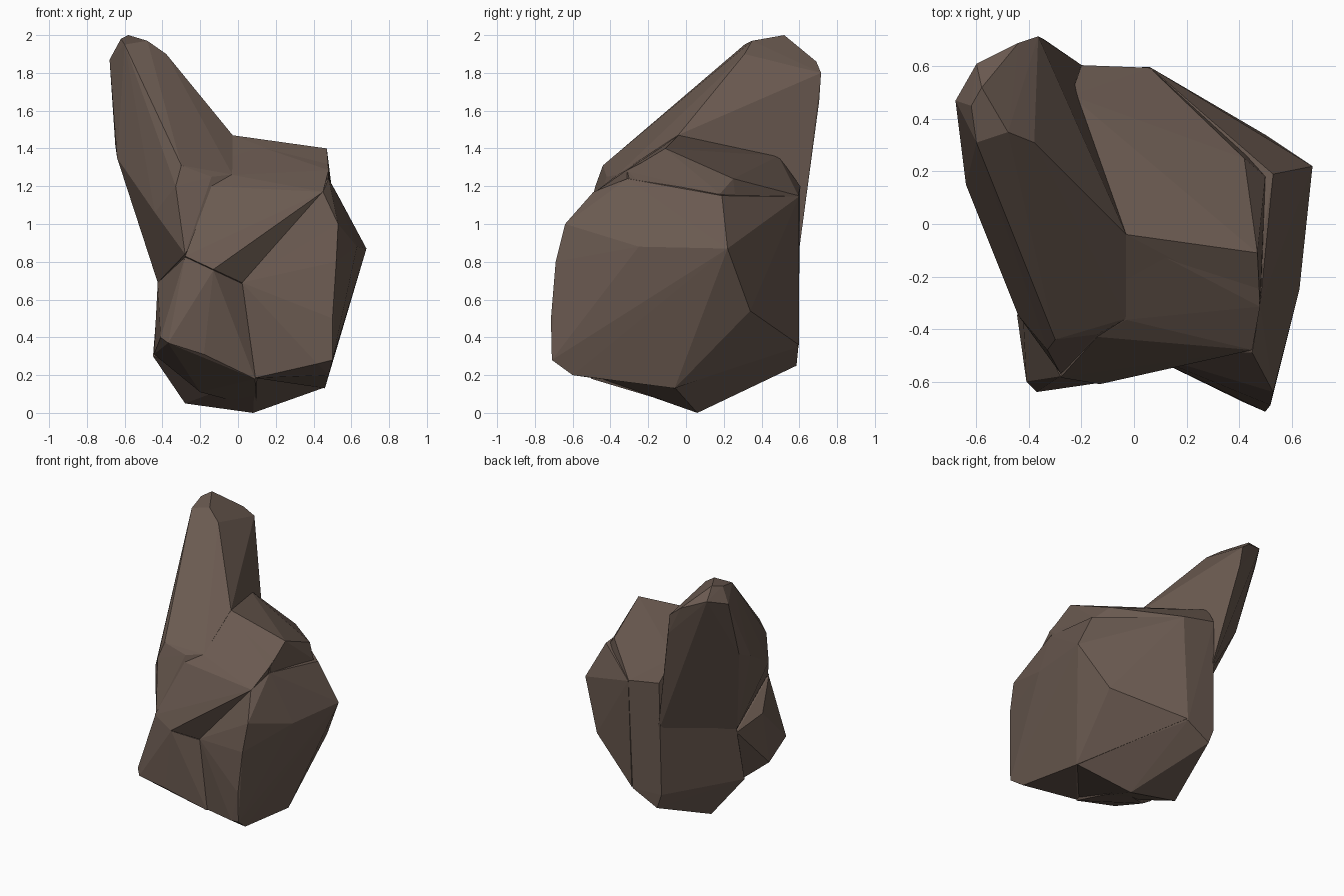
import bpy, bmesh

stone = bpy.data.materials.new("dark brown stone")
stone.diffuse_color = (0.145, 0.102, 0.081, 1)


def chunk(name, pts):
    """Faceted convex boulder chunk from its corner points."""
    bm = bmesh.new()
    for p in pts:
        bm.verts.new(p)
    bmesh.ops.convex_hull(bm, input=bm.verts[:])
    bmesh.ops.delete(bm, geom=[v for v in bm.verts if not v.link_faces], context='VERTS')
    bmesh.ops.recalc_face_normals(bm, faces=bm.faces[:])
    me = bpy.data.meshes.new(name)
    bm.to_mesh(me)
    bm.free()
    me.materials.append(stone)
    ob = bpy.data.objects.new(name, me)
    bpy.context.collection.objects.link(ob)
    return ob


# main body with the flat top and broad back
body = chunk("boulder", [
    (-.03, -.04, 1.47), (.47, -.11, 1.40), (.42, .25, 1.24),
    (.5, .18, 1.16), (-.24, .49, 1.36), (-.03, -.36, 1.26), (.48, -.31, 1.28),
    (.52, .22, .8), (.49, .33, .54), (.06, .595, 1.15),
    (-.07, .6, 1.17), (-.2, .605, 1.2), (.02, .595, .35), (-.17, .585, .25),
    (-.21, .59, .36), (-.17, .59, .8),
    (-.42, 0, .68), (-.45, -.05, .3), (.08, .06, 0), (-.28, .1, .05),
    (.46, -.06, .135), (.09, -.48, .19)])

# tall leaning spire on the left
spire = chunk("spire", [
    (-.58, .52, 2.0), (-.62, .45, 1.98), (-.6, .31, 1.95), (-.48, .35, 1.97),
    (-.38, .31, 1.9), (-.68, .47, 1.87), (-.6, .61, 1.92), (-.44, .69, 1.86),
    (-.365, .715, 1.8), (-.345, .705, 1.65), (-.28, .635, 1.28), (-.24, .485, 1.36),
    (-.03, -.04, 1.472), (-.03, -.36, 1.262), (-.14, -.42, 1.25), (-.3, -.44, 1.31),
    (-.33, -.48, 1.2), (-.44, -.35, 1.06), (-.64, .15, 1.35), (-.65, .3, 1.42),
    (-.425, 0, .69), (-.18, .592, .81), (-.28, -.57, .84)])

# overhanging brow across the front
brow = chunk("front_brow", [
    (-.03, -.05, 1.46), (-.03, -.365, 1.26), (.48, -.315, 1.285), (.45, -.48, 1.17),
    (-.13, -.61, .76), (-.28, -.585, .83), (.02, -.49, .69), (-.14, -.43, 1.2),
    (.46, -.12, 1.38), (.3, 0, .5), (.1, 0, .35), (-.2, 0, .4)])

# lower left foot
foot = chunk("left_foot", [
    (-.41, -.6, .4), (-.37, -.64, .37), (-.28, -.58, .825), (-.13, -.605, .755),
    (.02, -.49, .685), (.09, -.5, .18), (-.445, -.35, .31), (-.425, -.3, .69),
    (-.42, 0, .66), (-.2, -.15, .11), (-.18, -.6, .31), (.1, 0, .03),
    (.3, -.2, .5), (.1, .1, .7)])

# right buttress: front corner, right flank and the slanting back flank
buttress = chunk("right_buttress", [
    (.45, -.49, 1.17), (.53, -.64, 1.0), (.52, -.69, .8), (.5, -.715, .5),
    (.5, -.71, .28), (.42, -.68, .26), (.48, -.6, .2), (.02, -.485, .69),
    (.09, -.495, .185), (.68, .22, .87), (.63, -.25, .88), (.5, .34, .54),
    (.46, -.06, .13), (.53, .19, 1.15), (.48, -.31, 1.24), (.49, -.05, 1.2),
    (.06, .598, 1.145), (.03, .598, .36), (.1, .1, .4)])

# fuse the chunks into one stone
parts = [spire, brow, foot, buttress]
for p in parts:
    m = body.modifiers.new(p.name, 'BOOLEAN')
    m.operation = 'UNION'
    m.solver = 'EXACT'
    m.object = p
bpy.context.view_layer.update()
deps = bpy.context.evaluated_depsgraph_get()
fused = bpy.data.meshes.new_from_object(body.evaluated_get(deps))
body.modifiers.clear()
body.data = fused
for p in parts:
    bpy.data.objects.remove(p)
